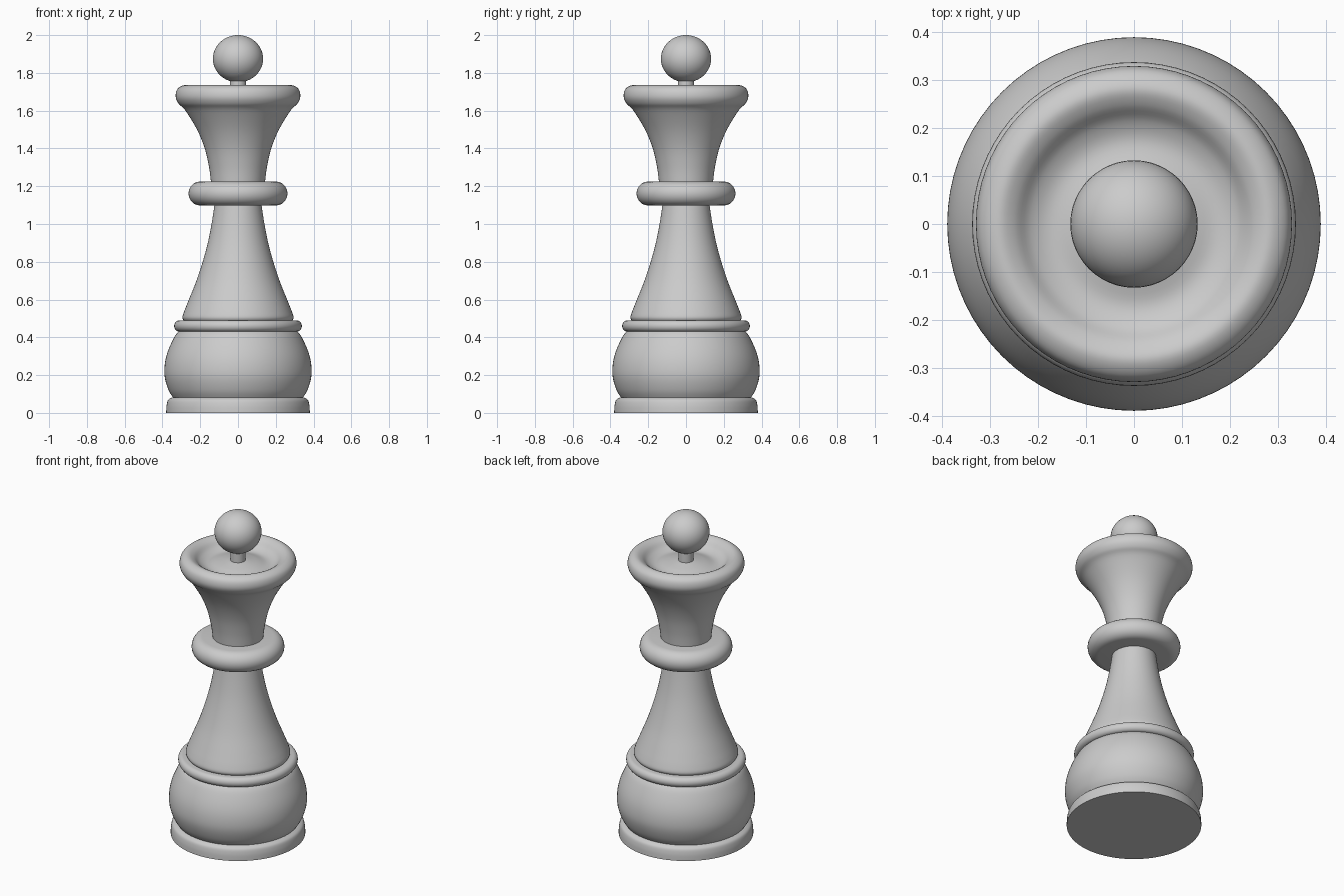
import bpy, bmesh, math
from mathutils import Vector
from mathutils.geometry import interpolate_bezier

if "Cube" in bpy.data.objects:
    bpy.data.objects.remove(bpy.data.objects["Cube"], do_unlink=True)

mat = bpy.data.materials.new("plain_grey")
mat.use_nodes = True
GREY = (0.6, 0.6, 0.6, 1)
mat.diffuse_color = GREY
mat.node_tree.nodes["Principled BSDF"].inputs["Base Color"].default_value = GREY


def smooth(points, steps=5):
    """Rounded curve through the given (radius, height) points."""
    p = [Vector((r, 0, z)) for r, z in points]
    p = [p[0]] + p + [p[-1]]
    out = [p[1]]
    for a, b, c, d in zip(p, p[1:], p[2:], p[3:]):
        out += interpolate_bezier(b, b + (c - a) / 6, c - (d - b) / 6, c, steps + 1)[1:]
    return [(v.x, v.z) for v in out]


def rounded_edge(radius, low, high, bulge, steps=12):
    """Half-round rim between two heights."""
    mid, half = (low + high) / 2, (high - low) / 2
    angles = [math.pi * (i / steps - 0.5) for i in range(steps + 1)]
    return [(radius - bulge + bulge * math.cos(a), mid + half * math.sin(a)) for a in angles]


def finish(obj, name):
    obj.name = name
    obj.data.materials.append(mat)
    bpy.ops.object.select_all(action="DESELECT")
    obj.select_set(True)
    bpy.context.view_layer.objects.active = obj
    bpy.ops.object.shade_smooth_by_angle(angle=math.radians(40))


def lathe(name, profile, segments=72):
    """Turn a profile about the z axis, closed at both ends."""
    profile = [(0, profile[0][1])] + profile + [(0, profile[-1][1])]
    bm = bmesh.new()
    verts = [bm.verts.new((r, 0, z)) for r, z in profile]
    edges = [bm.edges.new(pair) for pair in zip(verts, verts[1:])]
    bmesh.ops.spin(bm, geom=verts + edges, cent=(0, 0, 0), axis=(0, 0, 1),
                   angle=math.tau, steps=segments, use_merge=True)
    bmesh.ops.remove_doubles(bm, verts=bm.verts, dist=0.0001)
    bmesh.ops.recalc_face_normals(bm, faces=bm.faces)
    mesh = bpy.data.meshes.new(name)
    bm.to_mesh(mesh)
    bm.free()
    obj = bpy.data.objects.new(name, mesh)
    bpy.context.collection.objects.link(obj)
    finish(obj, name)


# Foot and rounded base
lathe("foot", [(0.38, 0)] + smooth([(0.38, 0.01), (0.378, 0.04), (0.37, 0.068), (0.35, 0.082)]))
lathe("base_bulb", smooth([(0.34, 0.075), (0.365, 0.115), (0.384, 0.17), (0.39, 0.22),
                           (0.384, 0.28), (0.366, 0.34), (0.335, 0.405), (0.31, 0.435)]))
lathe("base_collar", rounded_edge(0.338, 0.43, 0.49, 0.028))

# Flared body and its ring
lathe("body", smooth([(0.285, 0.485), (0.294, 0.505), (0.284, 0.54), (0.26, 0.6), (0.22, 0.7),
                      (0.187, 0.8), (0.16, 0.9), (0.14, 1.0), (0.123, 1.11)]))
lathe("body_ring", rounded_edge(0.262, 1.098, 1.225, 0.062))

# Crown with hollow top
lathe("crown", smooth([(0.143, 1.22), (0.153, 1.3), (0.176, 1.4), (0.217, 1.5), (0.278, 1.6),
                       (0.315, 1.638), (0.33, 1.675), (0.32, 1.715), (0.285, 1.735),
                       (0.25, 1.722), (0.215, 1.69), (0.17, 1.675), (0.11, 1.688), (0.05, 1.7)]))

# Finial
lathe("finial_post", [(0.043, 1.68), (0.043, 1.78)], 32)
bpy.ops.mesh.primitive_uv_sphere_add(segments=48, ring_count=24, radius=1, location=(0, 0, 1.875))
ball = bpy.context.object
ball.scale = (0.133, 0.133, 0.125)
finish(ball, "finial_ball")
